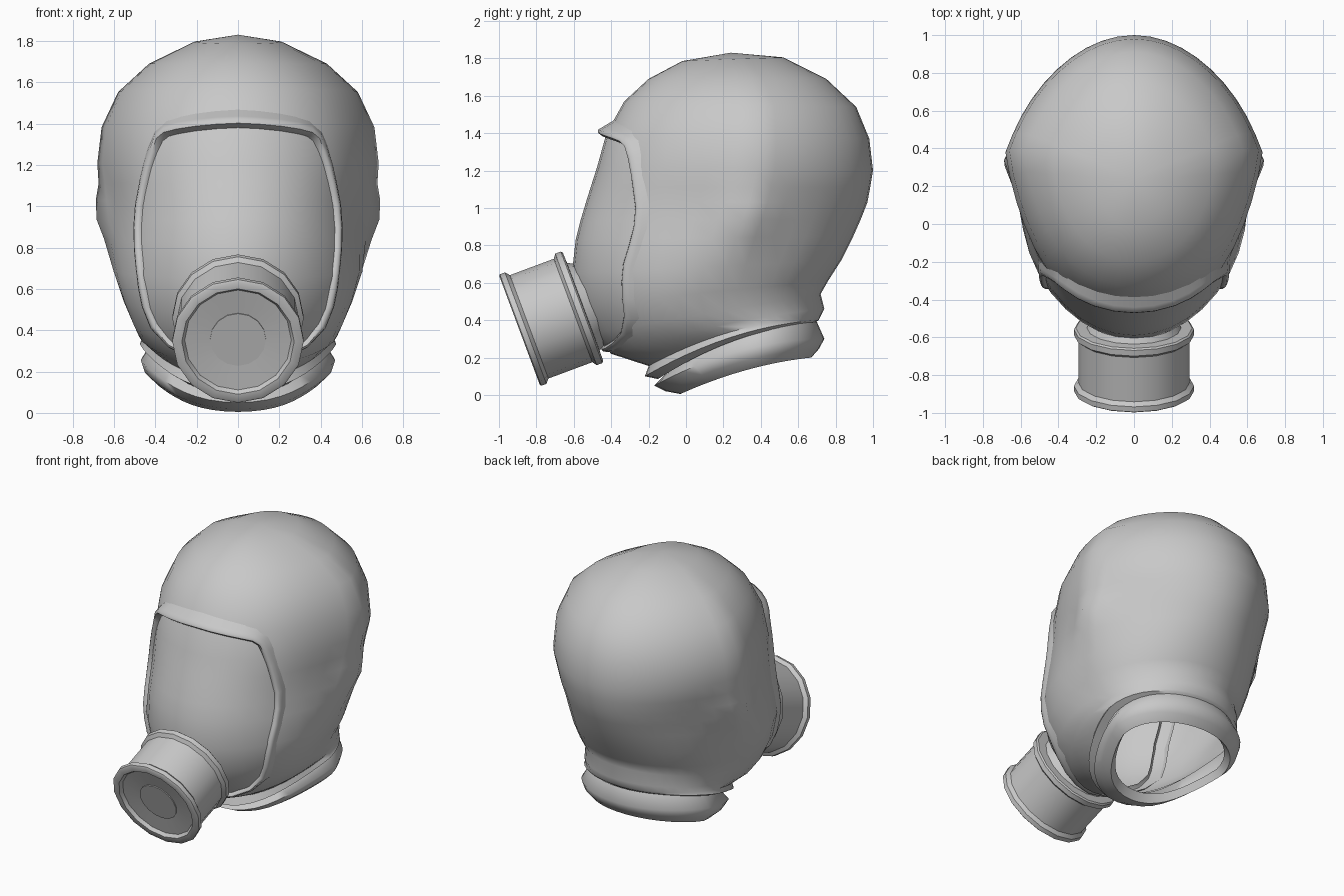
import bpy, bmesh, math
from mathutils import Vector
from mathutils.bvhtree import BVHTree

if "Cube" in bpy.data.objects:
    bpy.data.objects.remove(bpy.data.objects["Cube"])

grey = bpy.data.materials.new("rubber grey")
grey.diffuse_color = (0.58, 0.58, 0.58, 1)
grey.use_nodes = True
grey.node_tree.nodes["Principled BSDF"].inputs["Base Color"].default_value = grey.diffuse_color


def loft(name, rings, closed=True, wrap=False, cap_start=False, angle=40):
    """Skin a list of point rings with quads."""
    bm = bmesh.new()
    rows = [[bm.verts.new(p) for p in r] for r in rings]
    n = len(rows[0])
    pairs = list(zip(rows, rows[1:] + (rows[:1] if wrap else [])))
    for a, b in pairs:
        for i in range(n if closed else n - 1):
            j = (i + 1) % n
            bm.faces.new((a[i], a[j], b[j], b[i]))
    if cap_start:
        bm.faces.new(rows[0])
    bmesh.ops.remove_doubles(bm, verts=bm.verts, dist=0.0005)
    bmesh.ops.recalc_face_normals(bm, faces=bm.faces)
    me = bpy.data.meshes.new(name)
    bm.to_mesh(me)
    bm.free()
    me.materials.append(grey)
    ob = bpy.data.objects.new(name, me)
    bpy.context.collection.objects.link(ob)
    bpy.ops.object.select_all(action='DESELECT')
    ob.select_set(True)
    bpy.context.view_layer.objects.active = ob
    bpy.ops.object.shade_smooth_by_angle(angle=math.radians(angle))
    return ob


def head_ring(yf, zf, yb, zb, w, arch=0.0, slim=0.0, point=0.0, n=40):
    """Ring from a front to a back point: slim cheeks, pointed back, ear bulge."""
    yc = yf + 0.58 * (yb - yf)
    power = 4 if zf > 0.7 else 2
    pts = []
    for i in range(n):
        a = 2 * math.pi * i / n
        c, s = math.cos(a), math.sin(a)
        y = yc - c * (yc - yf if c > 0 else yb - yc)
        x = w * s * (1 - slim * c * s ** power if c > 0 else 1 - point * abs(c) ** 0.8)
        u = (y - yf) / max(yb - yf, 1e-6)
        z = zf + u * (zb - zf) + arch * 4 * u * (1 - u)
        if abs(x) > 0.3:
            bulge = 0.055 * math.exp(-((y - 0.36) / 0.13) ** 2 - ((z - 0.96) / 0.12) ** 2)
            x += math.copysign(bulge, x)
        pts.append((x, y, z))
    return pts


# Hood with the visor surface and ear bulges, open at the neck
hood = loft("hood", [head_ring(*r) for r in (
    (0.24, 1.83, 0.24, 1.83, 0.0),
    (-0.02, 1.785, 0.52, 1.805, 0.21, 0, 0, 0.1),
    (-0.20, 1.69, 0.75, 1.69, 0.43, 0, 0.05, 0.15),
    (-0.33, 1.57, 0.91, 1.54, 0.58, 0, 0.1, 0.2),
    (-0.425, 1.40, 0.98, 1.37, 0.66, 0, 0.13, 0.2),
    (-0.475, 1.22, 1.00, 1.20, 0.68, 0, 0.15, 0.2),
    (-0.51, 1.11, 0.985, 1.11, 0.663, 0, 0.15, 0.2),
    (-0.535, 1.03, 0.97, 1.03, 0.65, 0, 0.14, 0.2),
    (-0.565, 0.93, 0.935, 0.94, 0.64, 0, 0.12, 0.2),
    (-0.59, 0.83, 0.895, 0.85, 0.635, 0, 0.1, 0.18),
    (-0.61, 0.65, 0.83, 0.72, 0.60, 0, -0.1, 0.1),
    (-0.58, 0.48, 0.76, 0.61, 0.545, 0, -0.2),
    (-0.50, 0.33, 0.72, 0.54, 0.50, 0, -0.18),
    (-0.40, 0.22, 0.74, 0.46, 0.48, 0.03, -0.05),
    (-0.20, 0.155, 0.715, 0.41, 0.46, 0.06, 0.08),
    (-0.22, 0.10, 0.71, 0.40, 0.475, 0.06, 0.15),
    (-0.15, 0.085, 0.68, 0.38, 0.43, 0.06, 0.15))], angle=55)

# Neck collar band
loft("neck_collar", [head_ring(*r) for r in (
    (-0.11, 0.11, 0.70, 0.39, 0.42, 0.06, 0.15),
    (-0.17, 0.05, 0.74, 0.30, 0.47, 0.06, 0.18),
    (-0.11, 0.02, 0.71, 0.245, 0.45, 0.045, 0.2),
    (-0.03, 0.005, 0.67, 0.20, 0.40, 0.03, 0.2),
    (0.00, 0.06, 0.63, 0.25, 0.37, 0.02, 0.2))], angle=70)

# Raised visor rim, laid on the hood along the window outline
half = [(0.1, 1.375), (0.2, 1.365), (0.28, 1.352), (0.335, 1.338), (0.365, 1.315),
        (0.392, 1.26), (0.42, 1.18), (0.44, 1.1), (0.46, 1.0), (0.468, 0.9),
        (0.466, 0.8), (0.457, 0.7), (0.445, 0.61), (0.427, 0.52), (0.39, 0.43),
        (0.32, 0.345), (0.22, 0.295), (0.11, 0.27)]
outline = [(0, 1.38)] + half + [(0, 0.265)] + [(-x, z) for x, z in reversed(half)]
tree = BVHTree.FromPolygons([v.co.copy() for v in hood.data.vertices],
                            [tuple(p.vertices) for p in hood.data.polygons])
pos, nor = [], []
for x, z in outline:
    hit, normal, _, _ = tree.ray_cast(Vector((x, -3, z)), Vector((0, 1, 0)))
    pos.append(hit)
    nor.append(normal if normal.y < 0 else -normal)
section = [(0.0, -0.03), (0.0, 0.01), (0.012, 0.024), (0.032, 0.025),
           (0.06, 0.013), (0.115, -0.02)]
rim, n = [], len(pos)
for i in range(n):
    p, q = pos[i - 1], pos[(i + 1) % n]
    up = sum((nor[(i + k) % n] for k in range(-2, 3)), Vector()).normalized()
    out = (q - p).cross(up).normalized()
    if out.dot(pos[i] - Vector((0, -0.4, 0.85))) < 0:
        out = -out
    # taller brow, shorter skirt under the chin
    z = pos[i].z
    tall = 1.0 + 0.9 * max(0, min(1, (z - 1.25) / 0.1))
    wide = 0.6 if z < 0.4 else 0.85
    rim.append([pos[i] + out * o * wide + up * (h * tall if h > 0 else h)
                for o, h in section])
loft("visor_rim", rim, closed=False, wrap=True, angle=55)

# Filter canister, turned about its tilted axis
axis = Vector((0, 0.937, 0.349)).normalized()
upv = Vector((0, -axis.z, axis.y))
front = Vector((0, -0.89, 0.345))


def turn(name, profile, **kw):
    loft(name, [[front + axis * s + r * (
        Vector((math.sin(a), 0, 0)) + upv * math.cos(a))
        for a in (2 * math.pi * k / 16 for k in range(16))] for r, s in profile], **kw)


turn("filter_canister", [
    (0.135, 0.032), (0.258, 0.022), (0.272, 0.0), (0.308, 0.0), (0.318, 0.006),
    (0.318, 0.035), (0.295, 0.055), (0.295, 0.305), (0.318, 0.322), (0.318, 0.354),
    (0.308, 0.362), (0.25, 0.364), (0.22, 0.42)], angle=32)
turn("filter_inlet_disc", [(0.135, 0.026), (0.135, 0.036)], cap_start=True, angle=30)
